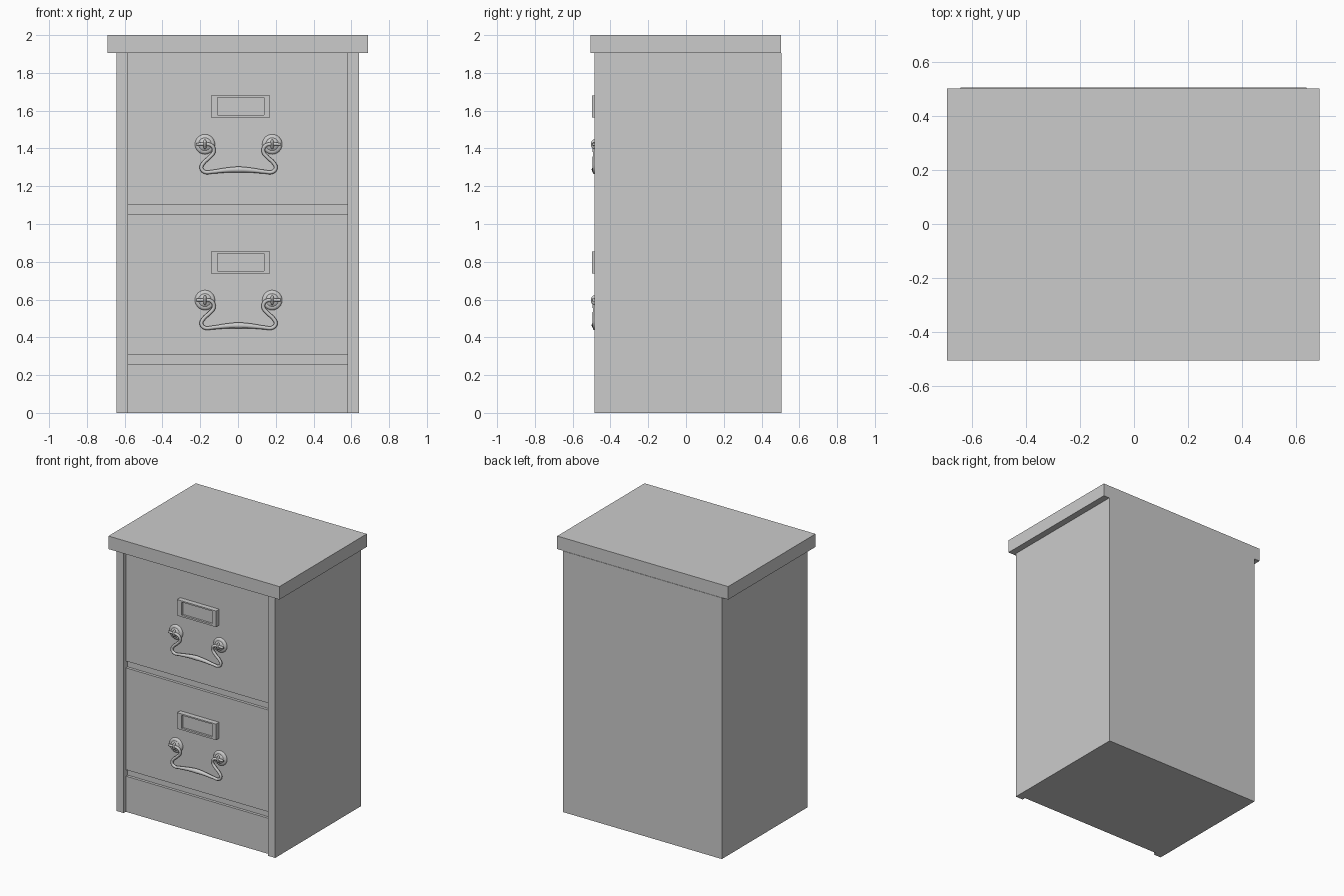
import bpy, bmesh, math
from mathutils import Vector

if "Cube" in bpy.data.objects:
    bpy.data.objects.remove(bpy.data.objects["Cube"])

FACE = -0.46      # drawer front plane
CX = 0.003        # centre of the handles


def finish(name, bm, smooth=False):
    bmesh.ops.recalc_face_normals(bm, faces=bm.faces)
    me = bpy.data.meshes.new(name)
    bm.to_mesh(me)
    bm.free()
    ob = bpy.data.objects.new(name, me)
    bpy.context.collection.objects.link(ob)
    if smooth:
        shade(ob)
    return ob


def shade(ob):
    bpy.ops.object.select_all(action='DESELECT')
    ob.select_set(True)
    bpy.context.view_layer.objects.active = ob
    bpy.ops.object.shade_smooth_by_angle(angle=math.radians(40))


def box_bm(x0, x1, y0, y1, z0, z1):
    bm = bmesh.new()
    bmesh.ops.create_cube(bm, size=1)
    for v in bm.verts:
        v.co = ((x0 + x1) / 2 + v.co.x * (x1 - x0),
                (y0 + y1) / 2 + v.co.y * (y1 - y0),
                (z0 + z1) / 2 + v.co.z * (z1 - z0))
    return bm


def box(name, *dims):
    return finish(name, box_bm(*dims))


def carcass():
    # U-shaped plan: two stiles in front of the recessed rails
    plan = [(-0.643, -0.485), (-0.583, -0.485), (-0.583, -0.44), (0.58, -0.44),
            (0.58, -0.485), (0.64, -0.485), (0.64, 0.505), (-0.643, 0.505)]
    bm = bmesh.new()
    f = bm.faces.new([bm.verts.new((x, y, 0)) for x, y in plan])
    ext = bmesh.ops.extrude_face_region(bm, geom=[f])
    up = [g for g in ext['geom'] if isinstance(g, bmesh.types.BMVert)]
    bmesh.ops.translate(bm, verts=up, vec=(0, 0, 1.905))
    finish("carcass", bm)


def label_holder(name, dz):
    # raised frame with a sunken card slot
    bm = box_bm(-0.144, 0.170, -0.497, FACE, 1.563 + dz, 1.68 + dz)
    bm.faces.ensure_lookup_table()
    front = min(bm.faces, key=lambda f: f.calc_center_median().y)
    bmesh.ops.inset_region(bm, faces=[front], thickness=0.001, depth=0)
    for v in front.verts:
        v.co.x = -0.108 if v.co.x < 0 else 0.138
        v.co.z = (1.576 if v.co.z < 1.62 + dz else 1.67) + dz
    ext = bmesh.ops.extrude_discrete_faces(bm, faces=[front])
    for v in ext['faces'][0].verts:
        v.co.y += 0.015
    finish(name, bm)


def rosette(name, x, z):
    # turned backplate with a post
    prof = [(0.053, FACE), (0.053, -0.465), (0.048, -0.471), (0.038, -0.475),
            (0.034, -0.474), (0.026, -0.480), (0.014, -0.483), (0, -0.484)]
    bm = bmesh.new()
    vs = [bm.verts.new((x + r, y, z)) for r, y in prof]
    es = [bm.edges.new(p) for p in zip(vs, vs[1:])]
    bmesh.ops.spin(bm, geom=vs + es, cent=(x, 0, z), axis=(0, 1, 0),
                   angle=2 * math.pi, steps=24)
    bmesh.ops.remove_doubles(bm, verts=bm.verts, dist=0.0002)
    finish(name, bm, True)
    # flattened eye that holds the bail
    bm = bmesh.new()
    bmesh.ops.create_uvsphere(bm, u_segments=16, v_segments=10, radius=1)
    for v in bm.verts:
        v.co = Vector((x + v.co.x * 0.010, -0.484 + v.co.y * 0.020, z + v.co.z * 0.026))
    finish(name + "_eye", bm, True)


def bail(name, dz):
    # x, z, radius for the left half, mirrored to the right
    half = [(-0.222, 1.422, .008), (-0.178, 1.422, .009), (-0.143, 1.416, .010),
            (-0.131, 1.385, .010), (-0.155, 1.352, .010), (-0.184, 1.325, .010),
            (-0.197, 1.297, .010), (-0.180, 1.276, .010), (-0.135, 1.277, .010),
            (-0.065, 1.285, .013)]
    pts = half + [(0, 1.288, .016)] + [(-x, z, r) for x, z, r in reversed(half)]
    cu = bpy.data.curves.new(name, 'CURVE')
    cu.dimensions = '3D'
    cu.bevel_depth = 1.0
    cu.bevel_resolution = 3
    cu.resolution_u = 5
    cu.use_fill_caps = True
    sp = cu.splines.new('BEZIER')
    sp.bezier_points.add(len(pts) - 1)
    for bp, (x, z, r) in zip(sp.bezier_points, pts):
        bp.co = (x + CX, -0.489 if z > 1.4 else -0.484, z + dz)
        bp.radius = r
        bp.handle_left_type = bp.handle_right_type = 'AUTO'
    ob = bpy.data.objects.new(name, cu)
    bpy.context.collection.objects.link(ob)
    bpy.ops.object.select_all(action='DESELECT')
    ob.select_set(True)
    bpy.context.view_layer.objects.active = ob
    bpy.ops.object.convert(target='MESH')
    shade(bpy.context.view_layer.objects.active)


# cabinet body, top and kick panel
carcass()
box("top_board", -0.692, 0.688, -0.505, 0.502, 1.905, 2.0)
box("base_panel", -0.583, 0.58, FACE, -0.44, 0, 0.26)

# drawers with label holder and handle
for tag, dz, z0, z1 in (("upper", 0, 1.10, 1.905), ("lower", -0.825, 0.307, 1.05)):
    box(tag + "_drawer_front", -0.583, 0.58, FACE, -0.44, z0, z1)
    label_holder(tag + "_label_holder", dz)
    for side, s in (("left", -1), ("right", 1)):
        rosette(f"{tag}_{side}_rosette", CX + s * 0.178, 1.422 + dz)
    bail(tag + "_bail_handle", dz)
